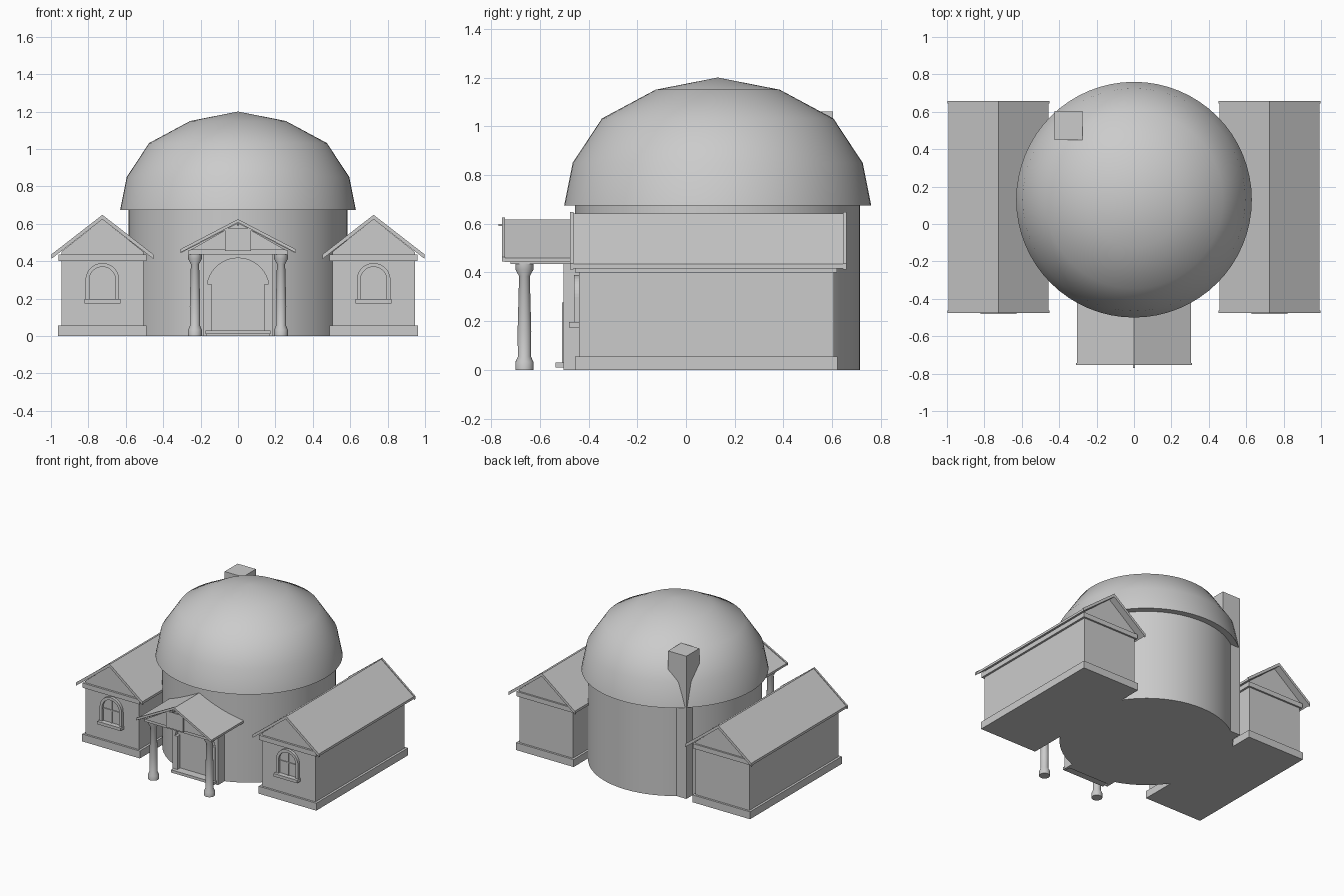
import bpy, bmesh
from math import pi, cos, sin

cube = bpy.data.objects.get("Cube")
if cube:
    bpy.data.objects.remove(cube, do_unlink=True)

stone = bpy.data.materials.new("grey stone")
stone.use_nodes = True
GREY = (0.6, 0.6, 0.6, 1)
stone.diffuse_color = GREY
stone.node_tree.nodes["Principled BSDF"].inputs["Base Color"].default_value = GREY


def finish(name, bm, smooth=False):
    bmesh.ops.recalc_face_normals(bm, faces=bm.faces)
    mesh = bpy.data.meshes.new(name)
    bm.to_mesh(mesh)
    bm.free()
    mesh.materials.append(stone)
    obj = bpy.data.objects.new(name, mesh)
    bpy.context.collection.objects.link(obj)
    if smooth:
        bpy.ops.object.select_all(action="DESELECT")
        obj.select_set(True)
        bpy.context.view_layer.objects.active = obj
        bpy.ops.object.shade_smooth_by_angle(angle=0.6)
    return obj


def prism(name, outline, y0, y1, cx=0):
    """Extrude an (x, z) outline from y0 to y1."""
    bm = bmesh.new()
    face = bm.faces.new([bm.verts.new((cx + x, y0, z)) for x, z in outline])
    new = bmesh.ops.extrude_face_region(bm, geom=[face])["geom"]
    moved = [v for v in new if isinstance(v, bmesh.types.BMVert)]
    bmesh.ops.translate(bm, verts=moved, vec=(0, y1 - y0, 0))
    return finish(name, bm)


def box(name, x0, x1, y0, y1, z0, z1, cx=0):
    return prism(name, [(x0, z0), (x1, z0), (x1, z1), (x0, z1)], y0, y1, cx)


def lathe(name, profile, cx, cy, steps):
    """Spin an (r, z) profile about a vertical axis."""
    bm = bmesh.new()
    verts = [bm.verts.new((cx + r, cy, z)) for r, z in profile]
    edges = [bm.edges.new(pair) for pair in zip(verts, verts[1:])]
    bmesh.ops.spin(bm, geom=verts + edges, cent=(cx, cy, 0), axis=(0, 0, 1),
                   angle=2 * pi, steps=steps)
    bmesh.ops.remove_doubles(bm, verts=bm.verts, dist=0.0005)
    return finish(name, bm, True)


def arch(r, base, spring, steps=20):
    """Arched outline running from bottom right over to bottom left."""
    curve = [(r * cos(pi * i / steps), spring + r * sin(pi * i / steps))
             for i in range(steps + 1)]
    return [(r, base)] + curve + [(-r, base)]


def roof(name, half, eave, apex, thick, y0, y1, cx=0):
    top = [(-half, eave), (0, apex), (half, eave)]
    under = [(x, z - thick) for x, z in reversed(top)]
    return prism(name, top + under, y0, y1, cx)


# Round hall, dome and chimney
CY = 0.13
lathe("hall_drum", [(0, 0), (0.585, 0), (0.585, 0.69), (0, 0.69)], 0, CY, 64)
lathe("dome", [(0.58, 0.675), (0.63, 0.675), (0.595, 0.85), (0.475, 1.032),
               (0.255, 1.15), (0, 1.2)], 0, CY, 64)
box("chimney", -0.425, -0.275, 0.45, 0.603, 0, 1.06)

# Side wings
for side, cx in (("right", -0.725), ("left", 0.725)):
    n = side + "_wing_"
    walls = [(-0.22, 0), (0.22, 0), (0.22, 0.45), (0, 0.625), (-0.22, 0.45)]
    prism(n + "walls", walls, -0.44, 0.607, cx)
    box(n + "plinth", -0.237, 0.237, -0.455, 0.622, 0, 0.055, cx)
    box(n + "cornice", -0.235, 0.235, -0.455, 0.62, 0.4, 0.435, cx)
    roof(n + "roof", 0.268, 0.435, 0.642, 0.018, -0.465, 0.647, cx)
    for end, y in (("front", -0.475), ("back", 0.645)):
        roof(n + end + "_bargeboard", 0.272, 0.437, 0.648, 0.024, y, y + 0.013, cx)
    # Arched window
    frame = arch(0.09, 0.195, 0.3) + arch(0.07, 0.195, 0.3)[::-1]
    prism(n + "window_frame", frame, -0.46, -0.43, cx)
    prism(n + "window_pane", arch(0.075, 0.195, 0.3), -0.444, -0.43, cx)
    box(n + "window_mullion", -0.004, 0.004, -0.451, -0.43, 0.195, 0.37, cx)
    box(n + "window_bar", -0.07, 0.07, -0.451, -0.43, 0.286, 0.294, cx)
    box(n + "window_sill", -0.097, 0.097, -0.48, -0.42, 0.175, 0.197, cx)

# Portico
for side, cx in (("right", -0.23), ("left", 0.23)):
    lathe(side + "_column", [(0, 0), (0.037, 0), (0.037, 0.033), (0.027, 0.055),
                             (0.028, 0.16), (0.022, 0.385), (0.037, 0.412),
                             (0.037, 0.437), (0, 0.437)], cx, -0.663, 20)
box("portico_entablature", -0.265, 0.265, -0.72, -0.3, 0.435, 0.46)
prism("portico_pediment", [(-0.255, 0.46), (0.255, 0.46), (0, 0.605)], -0.735, -0.3)
roof("portico_roof", 0.305, 0.46, 0.618, 0.016, -0.745, -0.3)
roof("portico_bargeboard", 0.31, 0.463, 0.625, 0.018, -0.755, -0.742)
box("pediment_panel", -0.07, 0.07, -0.744, -0.73, 0.455, 0.575)
box("pediment_knob", -0.005, 0.005, -0.77, -0.735, 0.59, 0.6)

# Doorway
surround = [(-0.187, 0), (-0.187, 0.44), (0.187, 0.44), (0.187, 0)]
prism("door_surround", surround + arch(0.167, 0, 0.25), -0.503, -0.39)
prism("door", arch(0.17, 0, 0.25), -0.475, -0.42)
for side, s in (("right", -1), ("left", 1)):
    box(side + "_door_post", s * 0.143, s * 0.167, -0.508, -0.44, 0.015, 0.277)
box("door_step", -0.175, 0.175, -0.535, -0.44, 0.01, 0.03)
